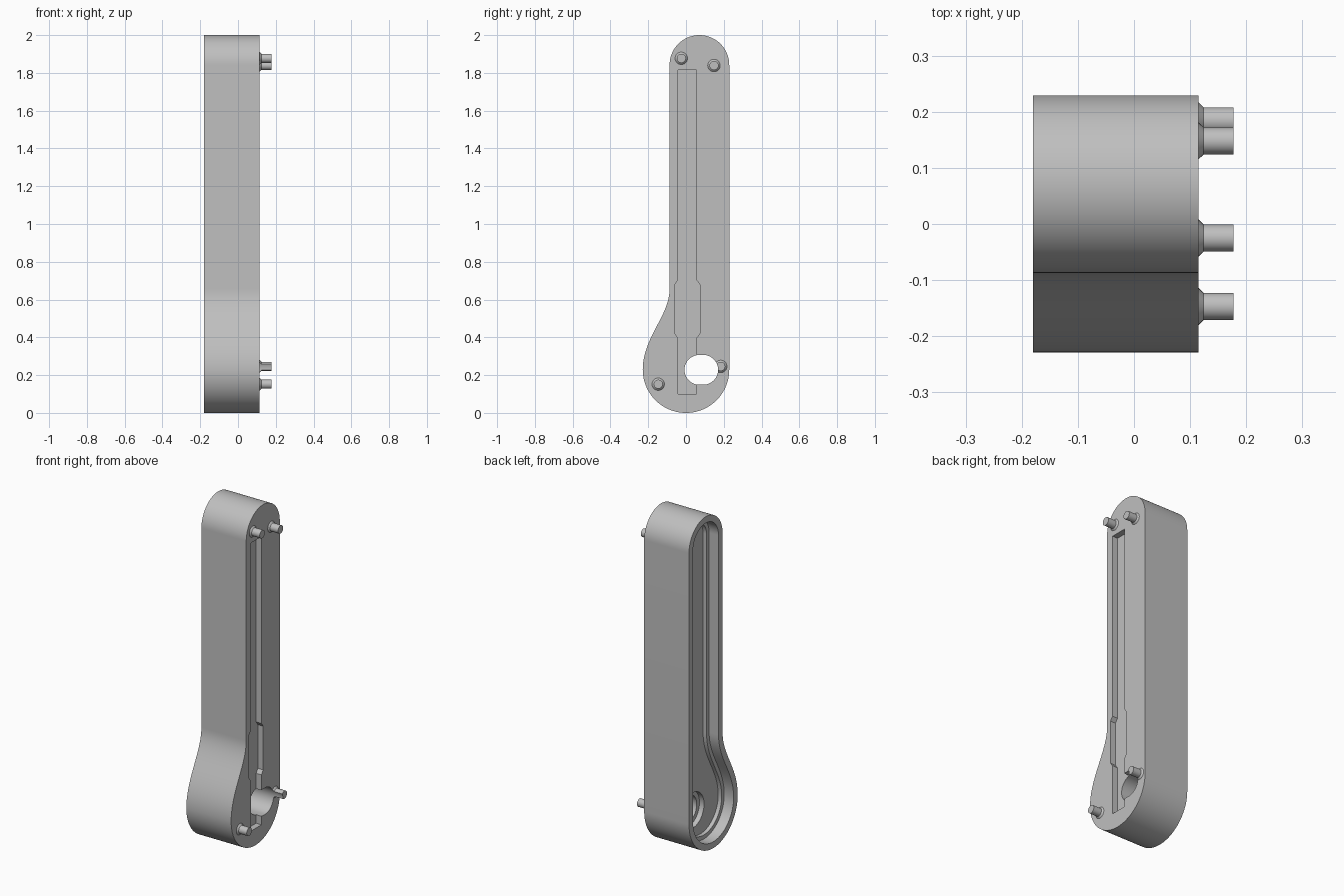
import bpy, bmesh, math
from mathutils import Vector

cube = bpy.data.objects.get("Cube")
if cube:
    bpy.data.objects.remove(cube, do_unlink=True)

grey = bpy.data.materials.new("plain grey")
grey.use_nodes = True
grey.diffuse_color = (0.52, 0.52, 0.52, 1)
grey.node_tree.nodes["Principled BSDF"].inputs["Base Color"].default_value = grey.diffuse_color

BACK, FACE = -0.18, 0.115      # open side and peg side of the body


def arc(cy, cz, r, start, end, steps):
    angles = [math.radians(start + (end - start) * i / steps) for i in range(steps + 1)]
    return [Vector((cy + r * math.cos(a), cz + r * math.sin(a))) for a in angles]


def outline(inset=0.0):
    """Counter-clockwise paddle outline in the y-z plane, moved inward by inset."""
    low, high = Vector((-0.229, 0.229)), Vector((-0.087, 0.655))
    h1, h2 = high - Vector((0, 0.14)), low + Vector((0, 0.17))
    neck = []
    for i in range(25):
        t = i / 24
        s = 1 - t
        p = high * s**3 + h1 * 3 * s * s * t + h2 * 3 * s * t * t + low * t**3
        d = (h1 - high) * s * s + (h2 - h1) * 2 * s * t + (low - h2) * t * t
        neck.append(p + Vector((-d.y, d.x)).normalized() * inset)
    return (arc(0.071, 1.842, 0.158 - inset, 0, 180, 40) + neck
            + arc(0, 0.229, 0.229 - inset, 180, 360, 48)[1:])


def slot(r, half):
    """Rounded slot around the pivot opening."""
    return arc(0.081 + half, 0.228, r, -90, 90, 24) + arc(0.081 - half, 0.228, r, 90, 270, 24)


def make_object(name, bm):
    bmesh.ops.recalc_face_normals(bm, faces=bm.faces)
    mesh = bpy.data.meshes.new(name)
    bm.to_mesh(mesh)
    bm.free()
    mesh.materials.append(grey)
    obj = bpy.data.objects.new(name, mesh)
    bpy.context.collection.objects.link(obj)
    return obj


def prism(name, points, x0, x1):
    bm = bmesh.new()
    face = bm.faces.new([bm.verts.new((x0, p[0], p[1])) for p in points])
    grown = bmesh.ops.extrude_face_region(bm, geom=[face])["geom"]
    bmesh.ops.translate(bm, vec=(x1 - x0, 0, 0),
                        verts=[v for v in grown if isinstance(v, bmesh.types.BMVert)])
    return make_object(name, bm)


def activate(obj):
    bpy.ops.object.select_all(action="DESELECT")
    obj.select_set(True)
    bpy.context.view_layer.objects.active = obj


def cut(obj, cutter):
    cutter.hide_render = True
    mod = obj.modifiers.new("cut", "BOOLEAN")
    mod.operation, mod.solver, mod.object = "DIFFERENCE", "EXACT", cutter
    activate(obj)
    bpy.ops.object.modifier_apply(modifier=mod.name)


def peg(name, y, z):
    """Round pin with a small flared foot, revolved about the x direction."""
    profile = [(FACE - 0.005, 0.033), (FACE, 0.033), (FACE + 0.009, 0.024), (0.177, 0.024)]
    sides = 32
    bm = bmesh.new()
    rings = [[bm.verts.new((x, p.x, p.y)) for p in arc(y, z, r, 0, 360, sides)[:-1]]
             for x, r in profile]
    for a, b in zip(rings, rings[1:]):
        for i in range(sides):
            j = (i + 1) % sides
            bm.faces.new((a[i], a[j], b[j], b[i]))
    bm.faces.new(rings[0])
    bm.faces.new(rings[-1])
    return make_object(name, bm)


# Body and pins
body = prism("body_shell", outline(), BACK, FACE)
pegs = [peg("upper_front_peg", -0.025, 1.877), peg("upper_back_peg", 0.148, 1.839),
        peg("lower_back_peg", 0.184, 0.246), peg("lower_front_peg", -0.147, 0.152)]

# Stepped pocket on the open side
rim_cutter = prism("rim_pocket_cutter", outline(0.038), BACK - 0.05, BACK + 0.062)
floor_cutter = prism("floor_pocket_cutter", outline(0.062), BACK - 0.05, BACK + 0.085)

# Cable groove with a wider middle stretch on the peg side
half_groove = [(0.049, 0.10), (0.049, 0.397), (0.066, 0.42),
               (0.066, 0.68), (0.049, 0.703), (0.049, 1.815)]
mid = 0.007
groove = [(mid + w, z) for w, z in half_groove] + [(mid - w, z) for w, z in reversed(half_groove)]
groove_cutter = prism("groove_cutter", groove, FACE - 0.035, FACE + 0.05)

# Pivot opening with a shallow recess around it
hole_cutter = prism("hole_cutter", slot(0.079, 0.010), BACK - 0.1, FACE + 0.1)
recess_cutter = prism("recess_cutter", slot(0.105, 0.010), BACK + 0.07, BACK + 0.115)

cutters = [rim_cutter, floor_cutter, groove_cutter, recess_cutter, hole_cutter]
for cutter in cutters:
    cut(body, cutter)
cut(pegs[2], hole_cutter)      # the opening trims the pin beside it
for cutter in cutters:
    bpy.data.objects.remove(cutter, do_unlink=True)

for obj in [body] + pegs:
    activate(obj)
    bpy.ops.object.shade_smooth_by_angle(angle=math.radians(25))
